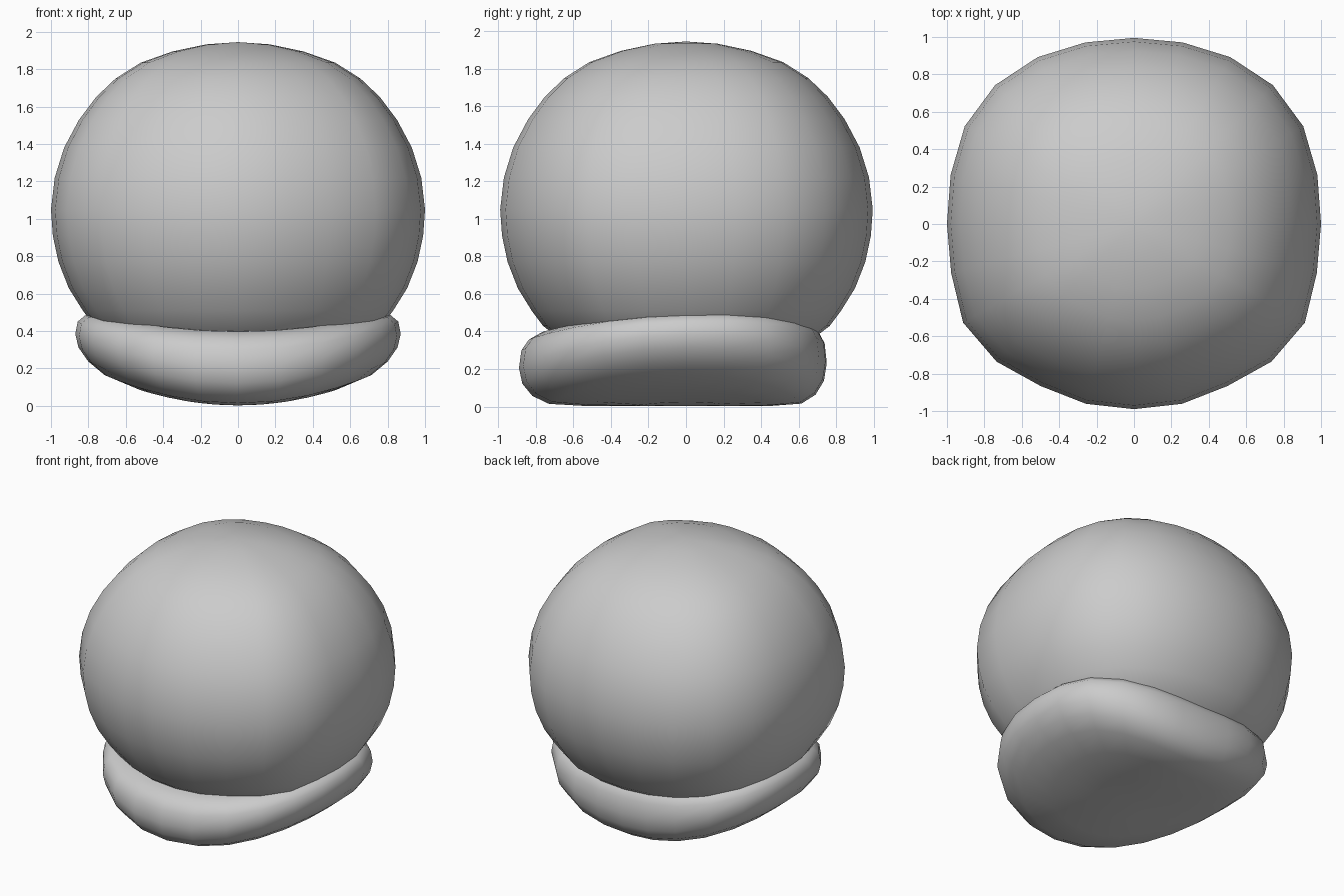
import bpy, bmesh, math

if "Cube" in bpy.data.objects:
    bpy.data.objects.remove(bpy.data.objects["Cube"])

SEG = 24


def loft(name, plan, profile, height):
    """Closed lofted solid: plan(angle) gives the radius, profile lists (scale, z) from bottom pole to top pole."""
    bm = bmesh.new()
    rings = []
    for s, z in profile:
        if s == 0:
            rings.append([bm.verts.new((0, 0, height(0, 0, z)))])
            continue
        ring = []
        for i in range(SEG):
            a = 2 * math.pi * i / SEG
            r = plan(a) * s
            x, y = r * math.cos(a), r * math.sin(a)
            ring.append(bm.verts.new((x, y, height(x, y, z))))
        rings.append(ring)
    for lo, hi in zip(rings, rings[1:]):
        for i in range(SEG):
            j = (i + 1) % SEG
            if len(lo) == 1:
                bm.faces.new((lo[0], hi[j], hi[i]))
            elif len(hi) == 1:
                bm.faces.new((lo[i], lo[j], hi[0]))
            else:
                bm.faces.new((lo[i], lo[j], hi[j], hi[i]))
    bmesh.ops.recalc_face_normals(bm, faces=bm.faces)
    for f in bm.faces:
        f.smooth = True
    me = bpy.data.meshes.new(name)
    bm.to_mesh(me)
    bm.free()
    ob = bpy.data.objects.new(name, me)
    bpy.context.collection.objects.link(ob)
    return ob


# Ball: plan radii every 15 degrees from front to back, mirrored left to right
BALL_PLAN = [.99, .995, 1.0, 1.04, 1.055, 1.012, 1.0, 1.015, 1.045, 1.05, 1.03, 1.005, .995]


def ball_plan(a):
    elev = math.degrees(math.asin(max(-1, min(1, math.sin(a)))))
    return BALL_PLAN[round((elev + 90) / 15)]


ball_profile = [(0, .17), (.25, .185), (.45, .24), (.64, .33), (.77, .43), (.83, .51),
                (.905, .63), (.96, .77), (.99, .91), (1, 1.05), (.98, 1.22), (.93, 1.38),
                (.85, 1.53), (.76, 1.65), (.655, 1.75), (.52, 1.835), (.35, 1.895),
                (.17, 1.933), (0, 1.945)]
loft("ball", ball_plan, ball_profile, lambda x, y, z: z)


# Cushion: rounded outline, squarer at the back, sides bent upwards
def cushion_plan(a):
    c, s = abs(math.cos(a)), math.sin(a)
    depth, p = (.75, 2.6) if s > 0 else (.89, 2.2)
    return ((c / .87) ** p + (abs(s) / depth) ** p) ** (-1 / p)


def cushion_height(x, y, z):
    t = z / .42
    return z + x * x * (.3 - .16 * t) + .03 * y * t


cushion_profile = [(0, .003), (.3, .003), (.6, .003), (.82, .015), (.92, .06), (.98, .13), (1, .22),
                   (.985, .32), (.94, .38), (.86, .42), (.6, .42), (.3, .42), (0, .42)]
loft("cushion", cushion_plan, cushion_profile, cushion_height)
